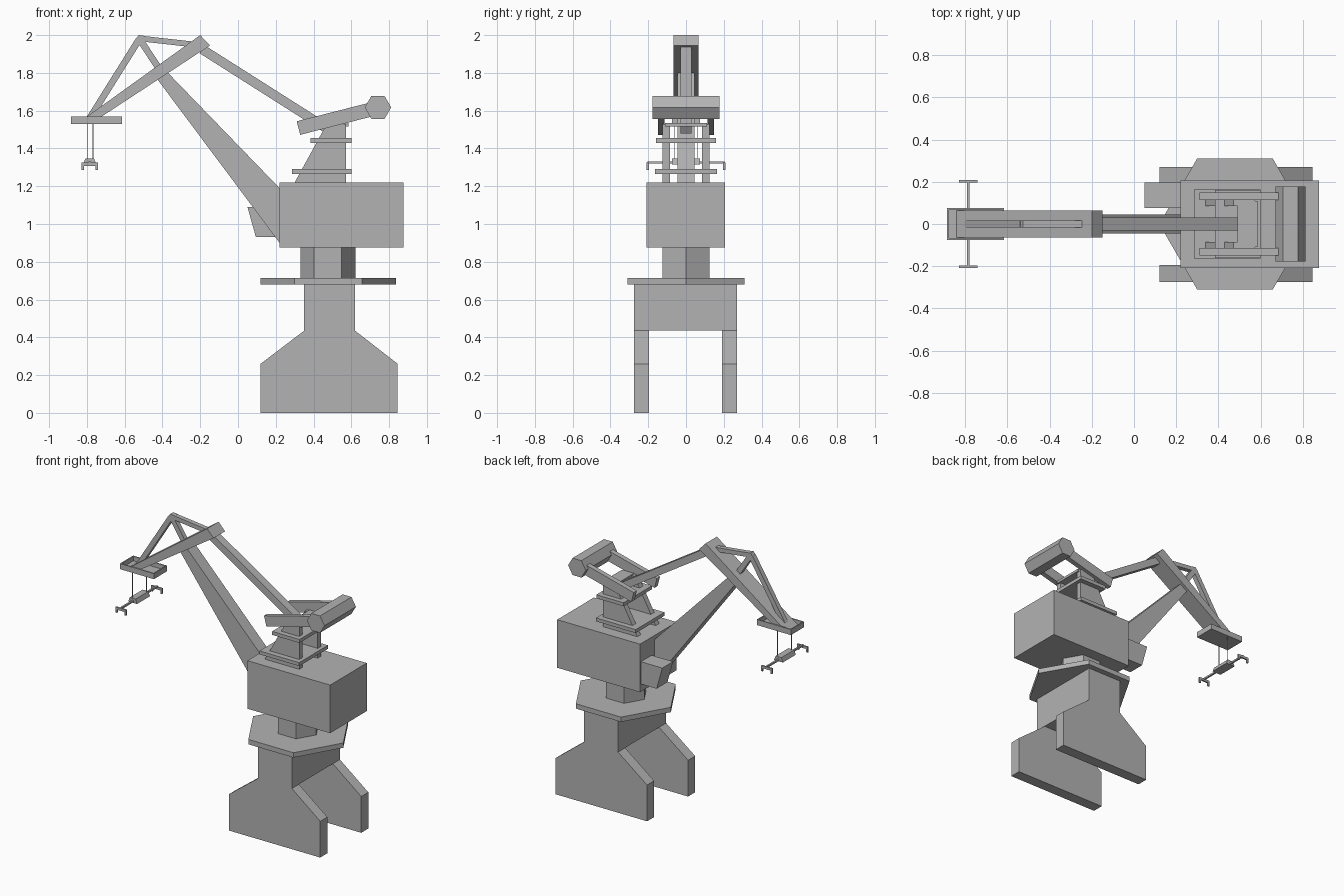
import bpy, bmesh, math
from mathutils import Vector

cube = bpy.data.objects.get("Cube")
if cube:
    bpy.data.objects.remove(cube, do_unlink=True)

GREY = (0.45, 0.45, 0.45, 1)
grey = bpy.data.materials.new("plain grey")
grey.use_nodes = True
grey.diffuse_color = GREY
grey.node_tree.nodes["Principled BSDF"].inputs["Base Color"].default_value = GREY


def slab(name, profile, y0, y1):
    """Side outline of (x, z) points, extruded from y0 to y1."""
    bm = bmesh.new()
    face = bm.faces.new([bm.verts.new((x, y0, z)) for x, z in profile])
    new = bmesh.ops.extrude_face_region(bm, geom=[face])["geom"]
    verts = [v for v in new if isinstance(v, bmesh.types.BMVert)]
    bmesh.ops.translate(bm, vec=(0, y1 - y0, 0), verts=verts)
    bmesh.ops.recalc_face_normals(bm, faces=bm.faces)
    mesh = bpy.data.meshes.new(name)
    bm.to_mesh(mesh)
    bm.free()
    mesh.materials.append(grey)
    ob = bpy.data.objects.new(name, mesh)
    bpy.context.collection.objects.link(ob)
    return ob


def box(name, x0, x1, y0, y1, z0, z1):
    return slab(name, [(x0, z0), (x1, z0), (x1, z1), (x0, z1)], y0, y1)


def beam(name, start, end, thick, half, y=0):
    """Straight bar in the xz plane."""
    a, b = Vector(start), Vector(end)
    d = (b - a).normalized()
    n = Vector((-d.y, d.x)) * thick / 2
    return slab(name, [a - n, b - n, b + n, a + n], y - half, y + half)


def hexagon(x, z, r):
    return [(x + r * math.cos(i * math.pi / 3), z + r * math.sin(i * math.pi / 3))
            for i in range(6)]


def hex_column(name, x, r, z0, z1):
    ob = slab(name, hexagon(0, 0, r), -z1, -z0)
    ob.rotation_euler.x = -math.pi / 2
    ob.location.x = x
    return ob


# Portal base: two flared legs joined by a cross block
leg = [(0.12, 0), (0.845, 0), (0.845, 0.26), (0.62, 0.435), (0.62, 0.68),
       (0.35, 0.68), (0.35, 0.435), (0.12, 0.26)]
slab("right_leg", leg, -0.275, -0.195)
slab("left_leg", leg, 0.19, 0.27)
box("cross_block", 0.35, 0.62, -0.195, 0.19, 0.435, 0.68)

# Slewing deck, column and machinery house
hex_column("slewing_deck", 0.478, 0.358, 0.68, 0.715)
hex_column("slewing_column", 0.476, 0.145, 0.715, 0.875)
box("machinery_house", 0.22, 0.877, -0.208, 0.207, 0.875, 1.22)
slab("operator_cab", [(0.05, 1.09), (0.095, 0.93), (0.22, 0.93), (0.22, 1.09)], 0.075, 0.197)

# Main boom and rocking jib
slab("main_boom", [(0.22, 0.9), (0.22, 1.19), (-0.38, 1.81), (-0.43, 1.77)], -0.045, 0.045)
slab("jib", [(-0.2, 2.0), (-0.148, 1.945), (-0.72, 1.57), (-0.79, 1.54), (-0.84, 1.54)],
     -0.065, 0.065)
beam("jib_front_strut", (-0.785, 1.56), (-0.525, 1.975), 0.035, 0.017)
beam("jib_rear_strut", (-0.525, 1.983), (-0.23, 1.95), 0.03, 0.017)
beam("jib_middle_strut", (-0.515, 1.97), (-0.41, 1.81), 0.035, 0.017)
slab("jib_peak", [(-0.545, 1.975), (-0.525, 2.0), (-0.49, 1.995), (-0.505, 1.955)],
     -0.017, 0.017)
beam("tie_rod", (-0.19, 1.925), (0.48, 1.5), 0.05, 0.03)

# Open tray below the jib tip
box("tray_floor", -0.885, -0.615, -0.075, 0.075, 1.53, 1.538)
for name, s in (("right", -1), ("left", 1)):
    box(name + "_tray_wall", -0.885, -0.615, s * 0.075, s * 0.067, 1.538, 1.57)
box("tray_front_wall", -0.885, -0.877, -0.067, 0.067, 1.538, 1.57)
box("tray_rear_wall", -0.623, -0.615, -0.067, 0.067, 1.538, 1.57)

# Tower on the roof with two landings
post = [(0.3, 1.22), (0.573, 1.22), (0.573, 1.53), (0.47, 1.53)]
box("lower_landing", 0.285, 0.6, -0.163, 0.163, 1.265, 1.29)
box("upper_landing", 0.383, 0.6, -0.16, 0.16, 1.43, 1.455)
box("tower_cap", 0.49, 0.585, -0.11, 0.11, 1.517, 1.535)

# Counterweight on twin arms
for name, s in (("right", -1), ("left", 1)):
    slab(name + "_tower_post", post, s * 0.085, s * 0.124)
    beam(name + "_counterweight_arm", (0.32, 1.508), (0.7, 1.605), 0.074, 0.018, s * 0.131)
slab("counterweight", hexagon(0.741, 1.617, 0.07), -0.178, 0.178)

# Hoist ropes and load spreader
box("right_rope", -0.797, -0.793, -0.062, -0.058, 1.345, 1.535)
box("left_rope", -0.769, -0.765, 0.058, 0.062, 1.345, 1.535)
slab("spreader_body", [(-0.82, 1.315), (-0.75, 1.315), (-0.762, 1.347), (-0.808, 1.347)],
     -0.073, 0.073)
box("spreader_bar", -0.791, -0.779, -0.205, 0.205, 1.32, 1.332)
for name, s in (("right", -1), ("left", 1)):
    y0, y1 = s * 0.197, s * 0.208
    box(name + "_spreader_end", -0.828, -0.742, y0, y1, 1.308, 1.325)
    for end, x in (("front", -0.828), ("rear", -0.754)):
        box(f"{name}_{end}_spreader_foot", x, x + 0.012, y0, y1, 1.285, 1.308)
